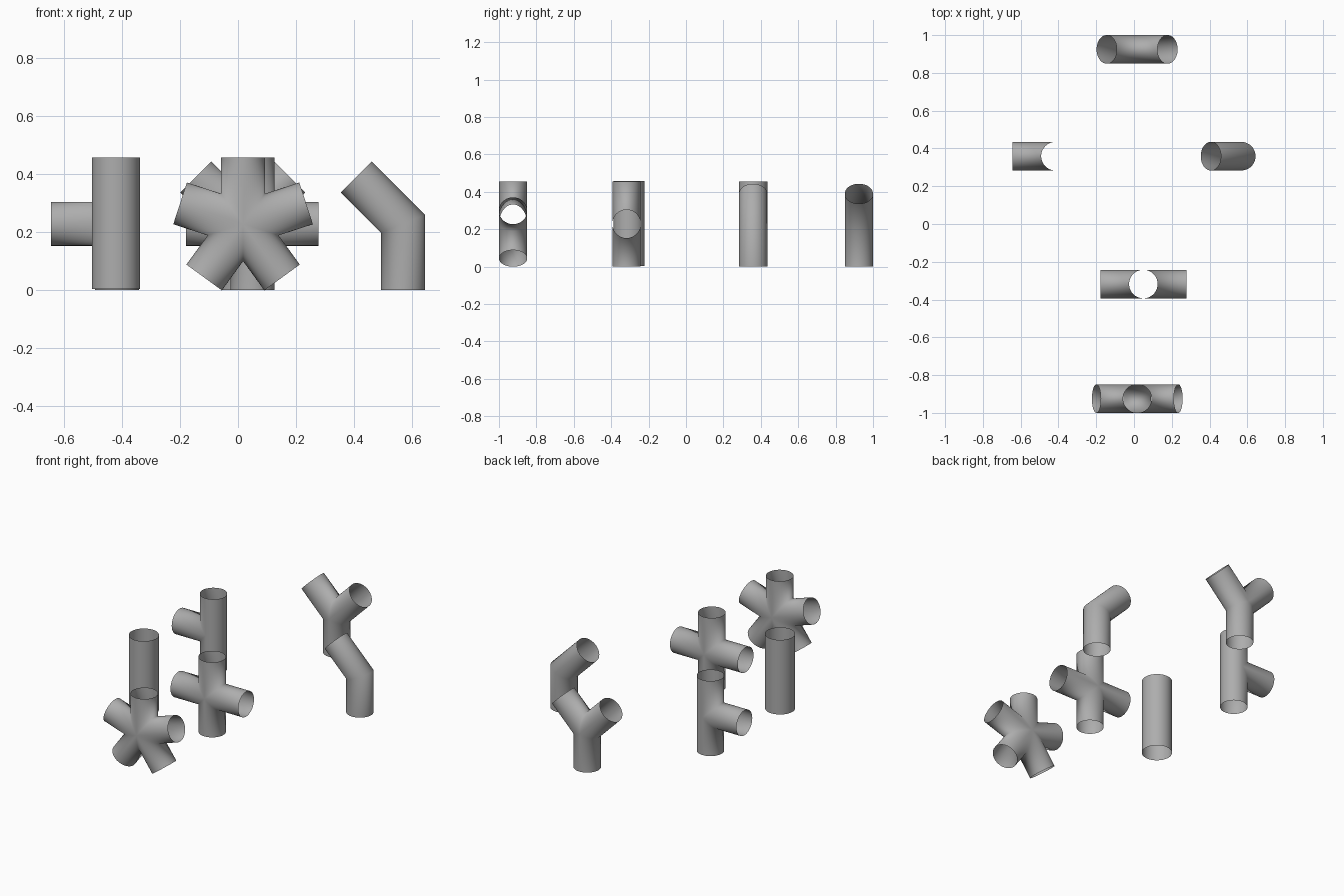
import bpy, bmesh
from math import sin, cos, tan, pi, radians
from mathutils import Vector

if "Cube" in bpy.data.objects:
    bpy.data.objects.remove(bpy.data.objects["Cube"])

R = 0.0755      # fitting pipe radius
L = 0.228       # arm length from the joint centre
N = 64          # sides per pipe

grey = bpy.data.materials.new("dark_grey")
grey.diffuse_color = (0.42, 0.42, 0.42, 1)
grey.use_nodes = True
grey.node_tree.nodes["Principled BSDF"].inputs["Base Color"].default_value = grey.diffuse_color


def finish(name, bm):
    mesh = bpy.data.meshes.new(name)
    bm.to_mesh(mesh)
    bm.free()
    mesh.shade_smooth()     # joints blend softly
    mesh.materials.append(grey)
    ob = bpy.data.objects.new(name, mesh)
    bpy.context.collection.objects.link(ob)
    return ob


def fitting(name, x, y, angles, z=L, r=R, length=L):
    """Open pipe arms in the XZ plane, mitred together on their bisector planes."""
    bm = bmesh.new()
    angles = sorted(a % 360 for a in angles)
    centre = Vector((x, y, z))
    for i, ang in enumerate(angles):
        # gaps to the neighbouring arms on either side
        gap_up = (angles[(i + 1) % len(angles)] - ang) % 360
        gap_down = (ang - angles[i - 1]) % 360
        a = radians(ang)
        d = Vector((cos(a), 0, sin(a)))
        e = Vector((-sin(a), 0, cos(a)))
        n = Vector((0, -1, 0))
        inner, outer = [], []
        for k in range(N):
            t = 2 * pi * k / N
            s = r * cos(t)
            gap = gap_up if s >= 0 else gap_down
            start = abs(s) / tan(radians(gap) / 2)
            ring = centre + e * s + n * (r * sin(t))
            inner.append(bm.verts.new(ring + d * start))
            outer.append(bm.verts.new(ring + d * length))
        for k in range(N):
            j = (k + 1) % N
            bm.faces.new((inner[k], outer[k], outer[j], inner[j]))
    # weld the arms and make the faces point away from the pipe axes
    bmesh.ops.remove_doubles(bm, verts=bm.verts, dist=1e-5)
    bmesh.ops.recalc_face_normals(bm, faces=bm.faces)
    front = min(bm.faces, key=lambda q: q.calc_center_median().y)
    if front.normal.y > 0:
        bmesh.ops.reverse_faces(bm, faces=bm.faces)
    return finish(name, bm)


# Front to back: star, cross and straight, tee and elbow, wye
fitting("five_way_joint", 0.0175, -0.9245, [90 + 72 * i for i in range(5)])
fitting("cross_joint", 0.0495, -0.318, [0, 90, 180, 270])
fitting("straight_pipe", -0.42, -0.304, [90, 270], z=0.2305, r=0.083, length=0.2265)
fitting("tee_joint", -0.416, 0.359, [90, 180, 270])
fitting("elbow_joint", 0.568, 0.359, [135, 270])
fitting("wye_joint", 0.0165, 0.9245, [45, 135, 270])
